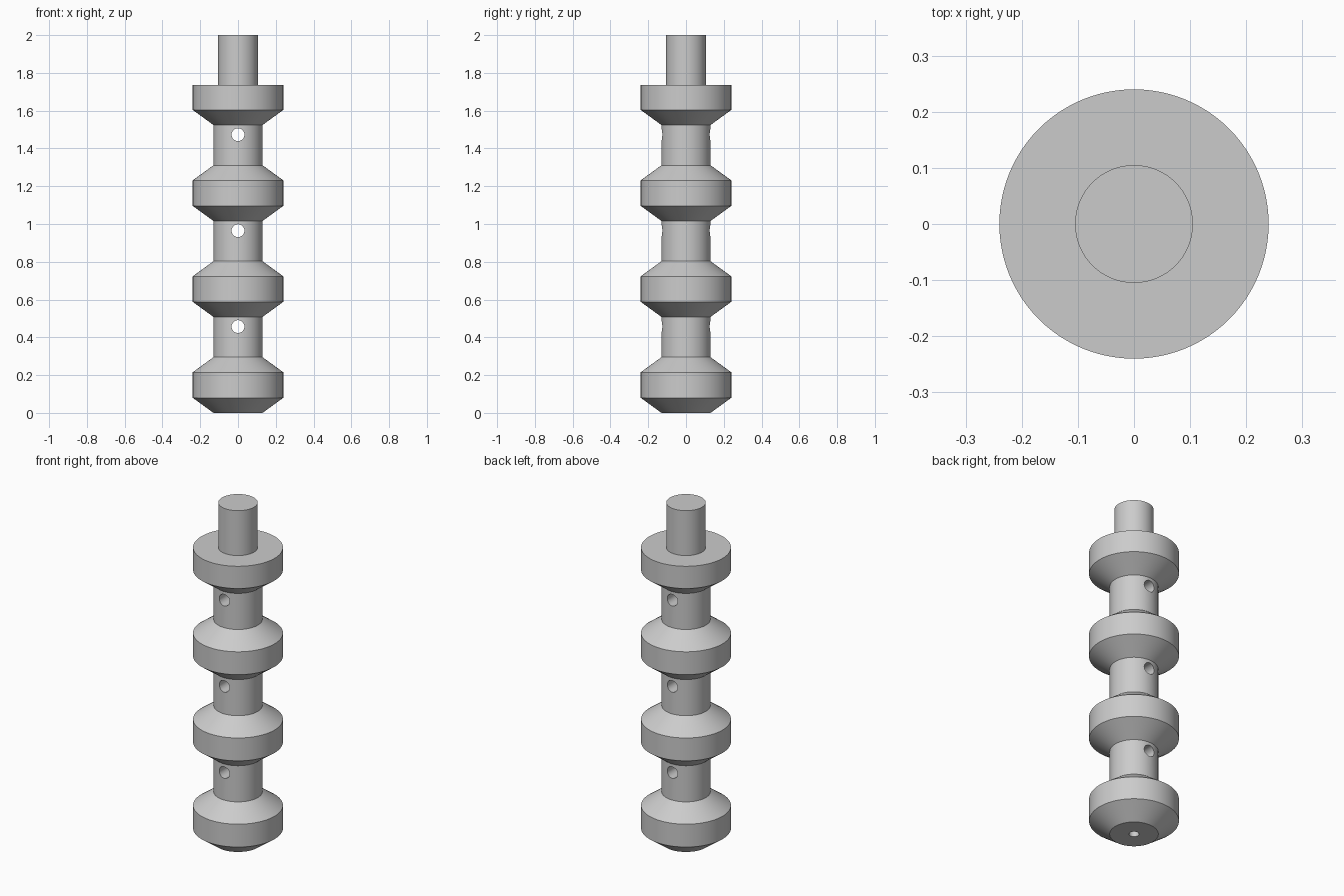
import bpy
import bmesh
import math

cube = bpy.data.objects.get("Cube")
if cube:
    bpy.data.objects.remove(cube, do_unlink=True)

STEEL = (0.6, 0.6, 0.6, 1.0)
SEGMENTS = 96
PITCH = 0.508        # spacing of the collars
NECK, COLLAR, STEM = 0.13, 0.24, 0.105
HOLE_HEIGHTS = [0.457 + i * PITCH for i in range(3)]

steel = bpy.data.materials.new("grey steel")
steel.use_nodes = True
steel.diffuse_color = STEEL
steel.node_tree.nodes["Principled BSDF"].inputs["Base Color"].default_value = STEEL


def lathe(name, profile):
    """Revolve a closed (radius, height) profile about the z axis."""
    bm = bmesh.new()
    verts = [bm.verts.new((r, 0, z)) for r, z in profile]
    edges = [bm.edges.new(pair) for pair in zip(verts, verts[1:])]
    bmesh.ops.spin(bm, geom=verts + edges, cent=(0, 0, 0), axis=(0, 0, 1),
                   angle=math.tau, steps=SEGMENTS, use_duplicate=False)
    bmesh.ops.remove_doubles(bm, verts=bm.verts, dist=1e-5)
    bmesh.ops.holes_fill(bm, edges=[e for e in bm.edges if e.is_boundary], sides=0)
    bmesh.ops.recalc_face_normals(bm, faces=bm.faces)
    mesh = bpy.data.meshes.new(name)
    bm.to_mesh(mesh)
    bm.free()
    mesh.materials.append(steel)
    obj = bpy.data.objects.new(name, mesh)
    bpy.context.collection.objects.link(obj)
    return obj


def drill(target, name, radius, depth, location, rotation=(0, 0, 0)):
    """Cut a round hole into the target and discard the cutter."""
    bpy.ops.mesh.primitive_cylinder_add(vertices=32, radius=radius, depth=depth,
                                        location=location, rotation=rotation)
    cutter = bpy.context.object
    cutter.name = name
    cutter.hide_render = True
    cutter.data.materials.append(steel)
    mod = target.modifiers.new(name, "BOOLEAN")
    mod.operation = "DIFFERENCE"
    mod.solver = "EXACT"
    mod.object = cutter
    bpy.context.view_layer.objects.active = target
    bpy.ops.object.modifier_apply(modifier=mod.name)
    bpy.data.objects.remove(cutter, do_unlink=True)


# Spool: bevelled collars joined by necks, flat-topped collar, plain stem
profile = []
for i in range(3):
    z = i * PITCH
    profile += [(NECK, z), (COLLAR, z + 0.08), (COLLAR, z + 0.215), (NECK, z + 0.295)]
z = 3 * PITCH
profile += [(NECK, z), (COLLAR, z + 0.08), (COLLAR, 1.735), (STEM, 1.735), (STEM, 2.0)]
spool = lathe("spool_shaft", profile)

# Axial bore from the bottom end, then a cross hole through each neck
bore_top = HOLE_HEIGHTS[-1]
drill(spool, "axial_bore", 0.027, bore_top + 0.1, (0, 0, (bore_top - 0.1) / 2))
for height in HOLE_HEIGHTS:
    drill(spool, "cross_hole", 0.034, 0.6, (0, 0, height), (math.pi / 2, 0, 0))

# Smooth round walls with crisp rims
bpy.ops.object.select_all(action="DESELECT")
spool.select_set(True)
bpy.context.view_layer.objects.active = spool
bpy.ops.object.shade_smooth_by_angle(angle=math.radians(25))
